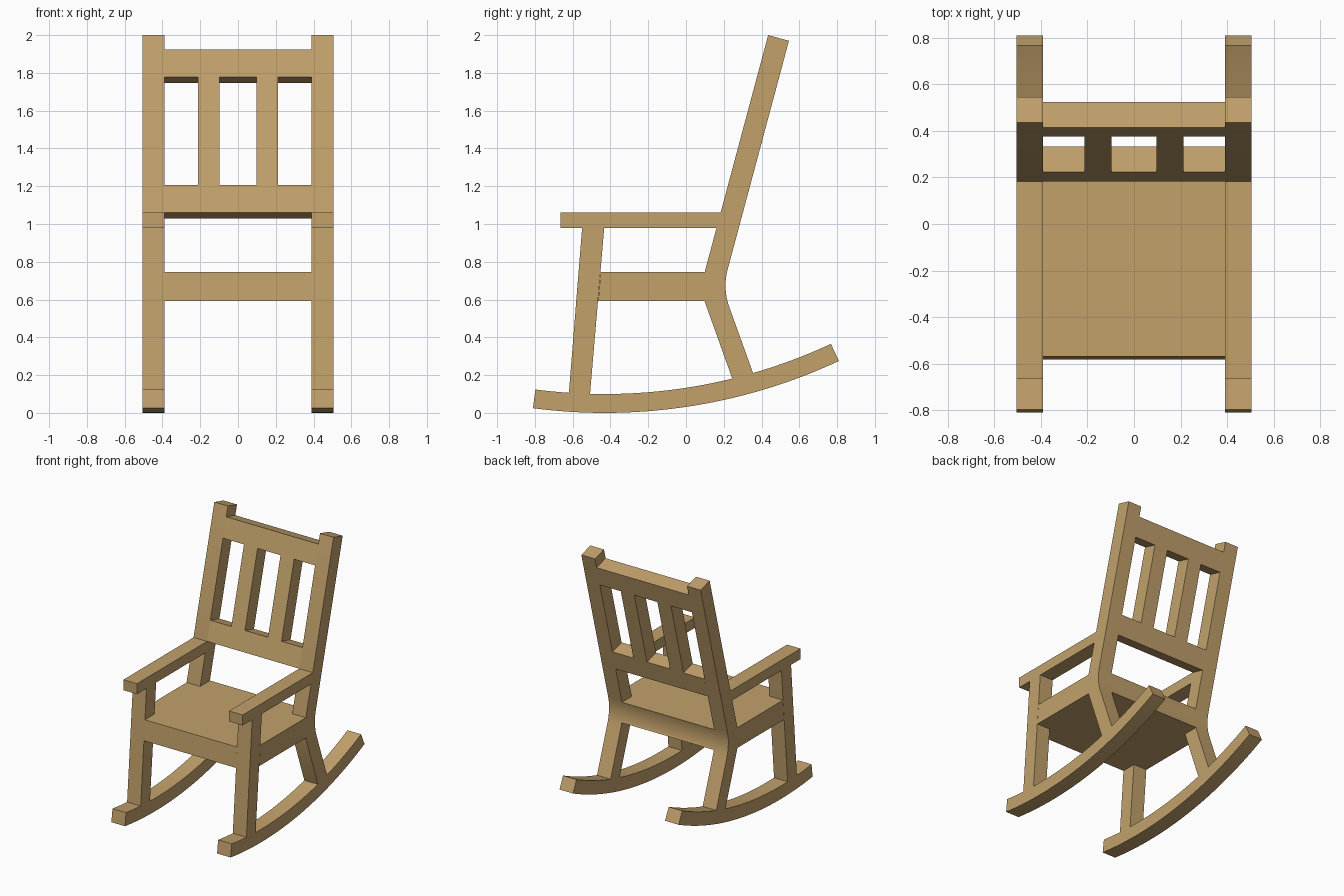
import bpy, bmesh, math

if "Cube" in bpy.data.objects:
    bpy.data.objects.remove(bpy.data.objects["Cube"])

wood = bpy.data.materials.new("tan wood")
wood.diffuse_color = (0.54, 0.356, 0.148, 1)
wood.use_nodes = True
wood.node_tree.nodes["Principled BSDF"].inputs["Base Color"].default_value = wood.diffuse_color

IN, OUT = 0.39, 0.505            # inner and outer x of the side frames
SLOPE = math.tan(math.radians(15))
ROCK_Y, ROCK_R, ROCK_T = -0.43, 2.933, 0.10   # rocker arc centre, radius, thickness
SEAT_LO, SEAT_HI, ARM_LO, ARM_HI = 0.592, 0.747, 0.98, 1.06


def extrude(name, profile, x0, x1, mirror=False):
    """Extrude a side (y, z) profile along x, optionally mirrored."""
    bm = bmesh.new()
    face = bm.faces.new([bm.verts.new((x0, y, z)) for y, z in profile])
    ext = bmesh.ops.extrude_face_region(bm, geom=[face])
    for v in ext["geom"]:
        if isinstance(v, bmesh.types.BMVert):
            v.co.x = x1
    bmesh.ops.recalc_face_normals(bm, faces=bm.faces)
    mesh = bpy.data.meshes.new(name)
    bm.to_mesh(mesh)
    bm.free()
    mesh.materials.append(wood)
    ob = bpy.data.objects.new(name, mesh)
    bpy.context.collection.objects.link(ob)
    if mirror:
        ob.modifiers.new("Mirror", 'MIRROR')
    bpy.ops.object.select_all(action='DESELECT')
    ob.select_set(True)
    bpy.context.view_layer.objects.active = ob
    bpy.ops.object.shade_smooth_by_angle()
    return ob


def back_front(z):               # front line of the leaning back
    return 0.435 - (2.0 - z) * SLOPE


def leg_front(z):                # front line of the front leg
    return -0.62 + (z - 0.11) * 0.0805


def arc(radius, a):
    return (ROCK_Y + radius * math.sin(a), ROCK_R - radius * math.cos(a))


def foot(y0, y1, n=4):           # points on the rocker's upper surface
    r = ROCK_R - ROCK_T
    return [arc(r, math.asin((y0 + (y1 - y0) * i / n - ROCK_Y) / r)) for i in range(n + 1)]


def bend(n=12):                  # rounded bend at the rear of the seat, top to bottom
    a, c, b = (0.2207, 0.76), (0.194, 0.66), (0.2294, 0.56)
    return [tuple((1 - t) ** 2 * a[k] + 2 * t * (1 - t) * c[k] + t * t * b[k] for k in (0, 1))
            for t in (i / n for i in range(n + 1))]


# rockers
angles = [math.radians(-7.45 + 32.45 * i / 36) for i in range(37)]
extrude("rocker", [arc(ROCK_R, a) for a in angles]
        + [arc(ROCK_R - ROCK_T, a) for a in reversed(angles)], IN, OUT, True)

# front legs
extrude("front_leg", [(leg_front(ARM_LO), ARM_LO)] + foot(-0.62, -0.508)
        + [(leg_front(ARM_LO) + 0.117, ARM_LO)], IN, OUT, True)

# back posts: leaning back, rounded bend and rear leg in one piece
extrude("back_post", [(0.435, 2.0), (0.545, 1.97)] + bend() + foot(0.355, 0.245)
        + [(0.098, SEAT_LO), (back_front(SEAT_HI), SEAT_HI)], IN, OUT, True)

# side rails joining legs at seat height
extrude("side_rail", [(leg_front(SEAT_LO) + 0.117, SEAT_LO), (0.098, SEAT_LO),
                      (back_front(SEAT_HI), SEAT_HI), (leg_front(SEAT_HI) + 0.117, SEAT_HI)],
        IN, OUT, True)

# armrests
extrude("armrest", [(-0.665, ARM_LO), (back_front(ARM_LO), ARM_LO),
                    (back_front(ARM_HI), ARM_HI), (-0.665, ARM_HI)], IN, OUT, True)

# seat slab, its rear following the bend
rear = [p for p in bend() if SEAT_LO < p[1] < SEAT_HI]
extrude("seat", [(leg_front(SEAT_LO), SEAT_LO), (leg_front(SEAT_HI), SEAT_HI),
                 (0.2177, SEAT_HI)] + rear + [(0.2203, SEAT_LO)], -IN, IN)


# backrest rails and slats share the tilted cross-section
def tilted(z0, z1):
    f0, f1 = back_front(z0), back_front(z1)
    return [(f0, z0), (f1, z1), (f1 + 0.11, z1 - 0.03), (f0 + 0.11, z0 - 0.03)]


extrude("lower_back_rail", tilted(1.06, 1.207), -IN, IN)
extrude("upper_back_rail", tilted(1.777, 1.925), -IN, IN)
extrude("back_slat", tilted(1.207, 1.777), 0.0975, 0.2125, True)
